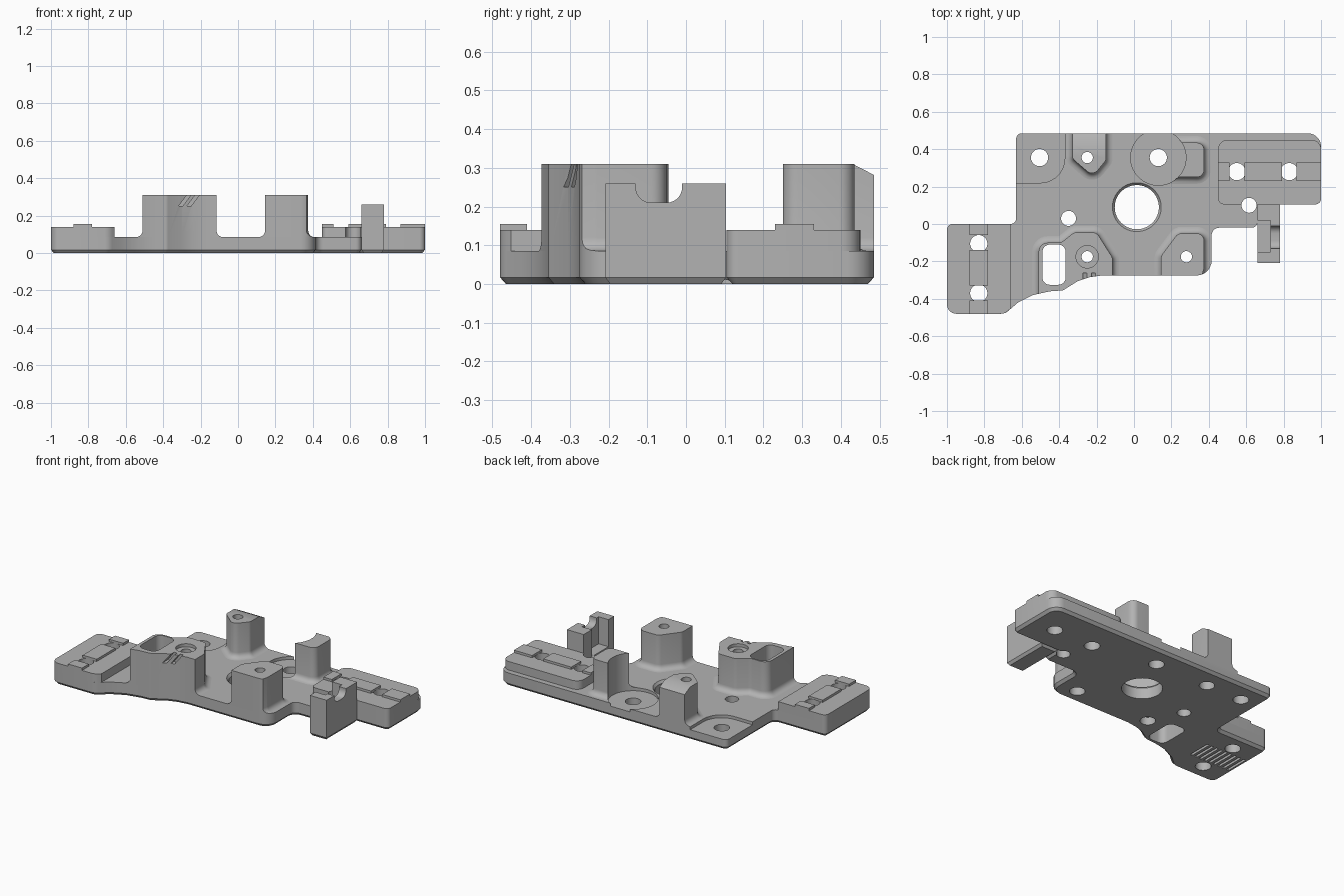
import bpy, bmesh, math
from mathutils import Vector, Matrix

if "Cube" in bpy.data.objects:
    bpy.data.objects.remove(bpy.data.objects["Cube"])

grey = bpy.data.materials.new("satin grey")
grey.use_nodes = True
grey.diffuse_color = (0.45, 0.45, 0.45, 1)
grey.node_tree.nodes["Principled BSDF"].inputs["Base Color"].default_value = (0.45, 0.45, 0.45, 1)

DECK, TALL, PAD, RIDGE = 0.085, 0.31, 0.14, 0.155


def rounded(corners):
    """Turn (x, y, radius) corners into a counter-clockwise outline with arcs."""
    out, n = [], len(corners)
    for i, (x, y, r) in enumerate(corners):
        p = Vector((x, y))
        a = (Vector(corners[i - 1][:2]) - p).normalized()
        b = (Vector(corners[(i + 1) % n][:2]) - p).normalized()
        half = a.angle(b) / 2
        if r == 0 or half > 1.5:
            out.append(p)
            continue
        centre = p + (a + b).normalized() * r / math.sin(half)
        start = p + a * r / math.tan(half) - centre
        turn = math.pi - 2 * half
        if a.x * b.y - a.y * b.x > 0:
            turn = -turn
        steps = max(3, int(abs(turn) * 5))
        for k in range(steps + 1):
            out.append(centre + Matrix.Rotation(turn * k / steps, 2) @ start)
    return out


def circle(x, y, r, n=40):
    return [Vector((x + r * math.cos(t * math.tau / n), y + r * math.sin(t * math.tau / n))) for t in range(n)]


def rect(x0, x1, y0, y1, r=0.0):
    return rounded([(x0, y0, r), (x1, y0, r), (x1, y1, r), (x0, y1, r)])


def grow(pts, d):
    """Offset an outline outward by d with mitred corners."""
    out, n = [], len(pts)
    for i, p in enumerate(pts):
        e1, e2 = (p - pts[i - 1]).normalized(), (pts[(i + 1) % n] - p).normalized()
        n1, n2 = Vector((e1.y, -e1.x)), Vector((e2.y, -e2.x))
        out.append(p + (n1 + n2) * d / (1 + n1.dot(n2)))
    return out


def loft(name, pts, levels):
    """Stack an outline at (z, offset) levels into a closed solid."""
    bm = bmesh.new()
    rings = [[bm.verts.new((p.x, p.y, z)) for p in grow(pts, d)] for z, d in levels]
    n = len(pts)
    bm.faces.new(rings[0][::-1])
    bm.faces.new(rings[-1])
    for lo, hi in zip(rings, rings[1:]):
        for i in range(n):
            j = (i + 1) % n
            bm.faces.new((lo[i], lo[j], hi[j], hi[i]))
    mesh = bpy.data.meshes.new(name)
    bm.to_mesh(mesh)
    bm.free()
    mesh.materials.append(grey)
    ob = bpy.data.objects.new(name, mesh)
    bpy.context.collection.objects.link(ob)
    return ob


def prism(name, pts, z0, z1):
    return loft(name, pts, [(z0, 0), (z1, 0)])


def cut(ob, cutter, op='DIFFERENCE'):
    mod = ob.modifiers.new("cut", 'BOOLEAN')
    mod.operation, mod.object, mod.solver = op, cutter, 'EXACT'
    bpy.context.view_layer.objects.active = ob
    bpy.ops.object.modifier_apply(modifier=mod.name)


helpers = []


def tool(pts, z0=-0.1, z1=0.5):
    ob = prism("cutter", pts, z0, z1)
    ob.hide_render = True
    helpers.append(ob)
    return ob


# Base plate with chamfered underside
outline = rounded([
    (-1, 0, .03), (-1, -.48, .05), (-.69, -.48, .06), (-.62, -.42, 0), (-.54, -.38, 0), (-.45, -.36, 0),
    (-.38, -.355, .03), (-.3, -.305, 0), (-.24, -.285, 0), (-.17, -.275, 0), (.415, -.275, .08),
    (.415, -.02, .04), (.66, -.02, .03), (.66, .105, 0), (1, .105, .03), (1, .485, .07),
    (-.63, .485, .03), (-.63, 0, .03)])
plate = loft("base_plate", outline, [(0, -.015), (.017, 0), (DECK, 0)])

# Raised mounting pads and their locating ridges
left_pad = prism("left_pad", rounded([
    (-1, 0, .03), (-1, -.48, .05), (-.69, -.48, .06), (-.66, -.452, 0), (-.66, 0, 0)]), DECK, PAD)
right_pad = prism("right_pad", rounded([
    (.45, .105, .03), (1, .105, .03), (1, .45, .05), (.45, .45, .05)]), DECK, PAD)
parts = [plate, left_pad, right_pad]
for y0, y1 in ((-.48, -.41), (-.33, -.14), (-.06, 0)):
    parts.append(prism("left_ridge", rect(-.88, -.78, y0, y1), PAD, RIDGE))
for x0, x1 in ((.45, .51), (.59, .79), (.87, 1)):
    parts.append(prism("right_ridge", rect(x0, x1, .23, .33), PAD, RIDGE))

# Tall bosses with filleted feet, trimmed to the plate edge
fillet = [(DECK + .035 * (1 - math.cos(a)), .035 * (1 - math.sin(a)))
          for a in (k * math.pi / 10 for k in range(6))]
edge = tool(outline)


def boss(name, corners):
    ob = loft(name, rounded(corners), fillet + [(TALL, 0)])
    cut(ob, edge, 'INTERSECT')
    parts.append(ob)
    return ob


slot_boss = boss("front_slot_boss", [
    (-.51, -.45, 0), (-.115, -.45, 0), (-.115, -.18, .04), (-.2, -.045, .04),
    (-.32, -.045, .04), (-.39, -.1, .04), (-.51, -.1, .05)])
front_boss = boss("front_boss", [
    (.145, -.4, 0), (.33, -.4, 0), (.375, -.235, .04), (.375, -.05, .04), (.235, -.05, .04), (.145, -.17, .04)])
back_boss = boss("back_boss", [
    (-.33, .6, 0), (-.33, .35, .03), (-.22, .255, .04), (-.15, .34, .03), (-.15, .6, 0)])
curved_boss = boss("curved_boss", [(.2, .25, 0), (.375, .25, .04), (.375, .435, .04), (.2, .435, 0)])

# Sloped rear top edge of the back boss
slope = tool(rect(-.5, .1, 0, .3), 0, .2)
slope.matrix_world = Matrix.Translation((0, .43, TALL)) @ Matrix.Rotation(math.radians(-27), 4, 'X')
bpy.context.view_layer.update()
cut(back_boss, slope)

# Round and corner seats sunk in the deck
seat = tool(circle(.13, .355, .148, 64), .066)
cut(plate, seat)
cut(curved_boss, seat)
cut(plate, tool(rounded([(-.8, .22, 0), (-.37, .22, .13), (-.37, .6, 0), (-.8, .6, 0)]), .066))

# Bracket post with a side pocket and a U notch in its outer wall
post = loft("bracket_post", rect(.66, .78, -.208, .103), [(0, -.012), (.017, 0), (.26, 0)])
parts.append(post)
cut(post, tool(rect(.6, .73, -.15, .02), DECK))
notch = tool(rounded([(-.13, .21, .04), (-.01, .21, .04), (-.01, .4, 0), (-.13, .4, 0)]), -.2, .2)
notch.matrix_world = Matrix(((0, 0, 1, .72), (1, 0, 0, 0), (0, 1, 0, 0), (0, 0, 0, 1)))
bpy.context.view_layer.update()
cut(post, notch)

# Large central opening with a chamfered rim
cut(plate, tool(circle(.015, .09, .118, 64)))
rim = loft("rim_cutter", circle(.015, .09, .118, 64), [(DECK - .015, 0), (DECK + .015, .025)])
helpers.append(rim)
cut(plate, rim)

# Window through the slot boss
window = tool(rect(-.49, -.365, -.325, -.11, .04))
cut(plate, window)
cut(slot_boss, window)

# Bolt holes: x, y, radius and the parts each passes through
for x, y, r, targets in (
        (-.83, -.105, .046, (plate, left_pad)), (-.83, -.37, .046, (plate, left_pad)),
        (.55, .28, .046, (plate, right_pad)), (.83, .28, .046, (plate, right_pad)),
        (.615, .1, .04, (plate, right_pad)), (-.35, .03, .04, (plate,)),
        (-.505, .355, .046, (plate,)), (.13, .355, .046, (plate,)),
        (-.25, -.175, .03, (plate, slot_boss)), (.28, -.175, .03, (plate, front_boss)),
        (-.25, .355, .03, (plate, back_boss))):
    drill = tool(circle(x, y, r))
    for ob in targets:
        cut(ob, drill)
    if r < .035:
        cut(plate, tool(circle(x, y, .045), -.1, .05))
cut(slot_boss, tool(circle(-.25, -.175, .06), TALL - .02))

# Two slanted tick grooves on the front of the slot boss
for x in (-.285, -.24):
    tick = tool(rect(-.011, .011, -.32, -.262), -.03, .08)
    shear = Matrix.Identity(4)
    shear[0][2] = .75
    tick.data.transform(Matrix.Translation((x, 0, .28)) @ shear)
    cut(slot_boss, tick)

# Grip slots under the left pad
for k in range(9):
    x = -.965 + k * .034
    cut(plate, tool(rect(x - .008, x + .008, -.315, -.16), -.1, .02))

for ob in helpers:
    bpy.data.objects.remove(ob)
bpy.ops.object.select_all(action='DESELECT')
for ob in parts:
    ob.select_set(True)
bpy.context.view_layer.objects.active = plate
bpy.ops.object.shade_smooth_by_angle(angle=math.radians(32))
